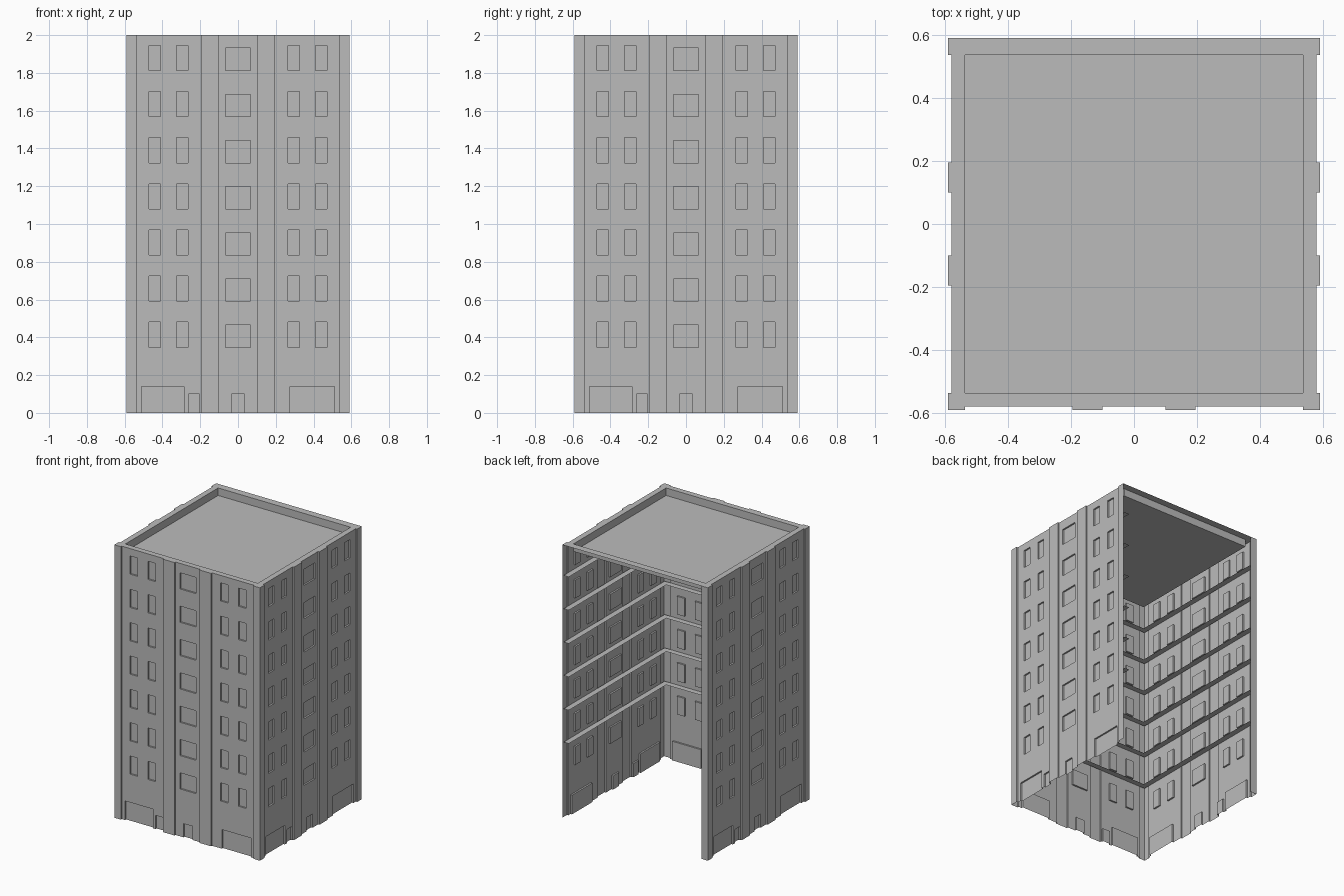
import bpy
import bmesh
from math import pi
from mathutils import Matrix, Vector

HALF, TOP = 0.59, 2.0
INNER = 0.537            # inner line of parapet and floor ledges
WALL = 0.011             # wall set back behind the pilasters
PANE = WALL + 0.012      # windows and doors set back further
ROOF_Z = 1.945
STOREY = 0.2443

cube = bpy.data.objects.get("Cube")
if cube:
    bpy.data.objects.remove(cube, do_unlink=True)

grey = bpy.data.materials.new("concrete_grey")
grey.use_nodes = True
grey.diffuse_color = (0.5, 0.5, 0.5, 1)
grey.node_tree.nodes["Principled BSDF"].inputs["Base Color"].default_value = (0.5, 0.5, 0.5, 1)


def make_object(name, quads, angle=0.0):
    """Build a flat-shaded mesh from corner lists, turned about z."""
    bm = bmesh.new()
    turn = Matrix.Rotation(angle, 3, 'Z')
    verts = {}
    for quad in quads:
        corners = []
        for co in quad:
            key = tuple(round(c, 4) for c in co)
            if key not in verts:
                verts[key] = bm.verts.new(turn @ Vector(key))
            if verts[key] not in corners:
                corners.append(verts[key])
        if len(corners) > 2 and not bm.faces.get(corners):
            bm.faces.new(corners)
    mesh = bpy.data.meshes.new(name)
    bm.to_mesh(mesh)
    bm.free()
    mesh.materials.append(grey)
    obj = bpy.data.objects.new(name, mesh)
    bpy.context.collection.objects.link(obj)


# Openings as (x0, x1, z0, z1): seven storeys of windows, then the ground floor
openings = []
for row in range(7):
    sill = 0.347 + row * STOREY
    for side in (-1, 1):
        for centre in (0.295, 0.44):
            openings.append((side * centre - 0.031, side * centre + 0.031, sill, sill + 0.133))
    openings.append((-0.065, 0.065, sill, sill + 0.118))
openings += [(-0.51, -0.285, 0, 0.14), (0.275, 0.51, 0, 0.14),
             (-0.262, -0.203, 0, 0.1), (-0.035, 0.035, 0, 0.1)]

# Pilasters as (x0, x1)
pilasters = [(-HALF, -INNER), (-0.195, -0.1), (0.1, 0.195), (INNER, HALF)]


def depth(x, z):
    if any(a < x < b for a, b in pilasters):
        return 0.0
    if any(a < x < b and c < z < d for a, b, c, d in openings):
        return PANE
    return WALL


def clamp(x):
    return max(-INNER, min(INNER, x))


def facade_quads():
    """Stepped relief: one face per grid cell plus the reveals between depths."""
    xs = sorted({round(v, 4) for p in pilasters for v in p}
                | {round(v, 4) for o in openings for v in o[:2]})
    zs = sorted({0.0, TOP} | {round(v, 4) for o in openings for v in o[2:]})
    quads = []
    for i in range(len(xs) - 1):
        x0, x1 = xs[i], xs[i + 1]
        mid = (x0 + x1) / 2
        for j in range(len(zs) - 1):
            z0, z1 = zs[j], zs[j + 1]
            height = (z0 + z1) / 2
            y = depth(mid, height) - HALF
            quads.append([(x0, y, z0), (x1, y, z0), (x1, y, z1), (x0, y, z1)])
            # side reveal
            if i:
                left = depth((xs[i - 1] + x0) / 2, height) - HALF
                if left != y:
                    quads.append([(x0, left, z0), (x0, y, z0), (x0, y, z1), (x0, left, z1)])
            # sill or lintel
            if j:
                below = depth(mid, (zs[j - 1] + z0) / 2) - HALF
                if below != y:
                    quads.append([(x0, below, z0), (x1, below, z0), (x1, y, z0), (x0, y, z0)])
        # parapet cap, mitred at the corners
        y = depth(mid, TOP) - HALF
        quads.append([(x0, y, TOP), (x1, y, TOP), (clamp(x1), -INNER, TOP), (clamp(x0), -INNER, TOP)])
    return quads


# Three outer walls; the back is open
wall_quads = facade_quads()
for name, angle in (("front_wall", 0), ("left_wall", pi / 2), ("right_wall", -pi / 2)):
    make_object(name, wall_quads, angle)

# Back: parapet cap and the return of one corner pilaster
make_object("back_parapet_cap", [[(-HALF, -HALF, TOP), (HALF, -HALF, TOP),
                                  (INNER, -INNER, TOP), (-INNER, -INNER, TOP)]], pi)
make_object("back_corner_return", [[(-INNER, HALF, 0), (-HALF, HALF, 0),
                                    (-HALF, HALF, TOP), (-INNER, HALF, TOP)]])

# Sunken roof with the inner faces of the parapet
ring = [(-INNER, -INNER), (INNER, -INNER), (INNER, INNER), (-INNER, INNER)]
roof = [[(x, y, ROOF_Z) for x, y in ring]]
for k in range(4):
    a, b = ring[k], ring[(k + 1) % 4]
    roof.append([(*b, ROOF_Z), (*a, ROOF_Z), (*a, TOP), (*b, TOP)])
make_object("roof", roof)

# Narrow floor ledges running round the inside of the three walls
edge = HALF - WALL
ledges = []
for level in range(6):
    z = 0.557 + level * STOREY
    ledges.append([(-edge, -edge, z), (edge, -edge, z), (INNER, -INNER, z), (-INNER, -INNER, z)])
    ledges.append([(edge, -edge, z), (edge, HALF, z), (INNER, HALF, z), (INNER, -INNER, z)])
    ledges.append([(-edge, HALF, z), (-edge, -edge, z), (-INNER, -INNER, z), (-INNER, HALF, z)])
make_object("floor_ledges", ledges)
